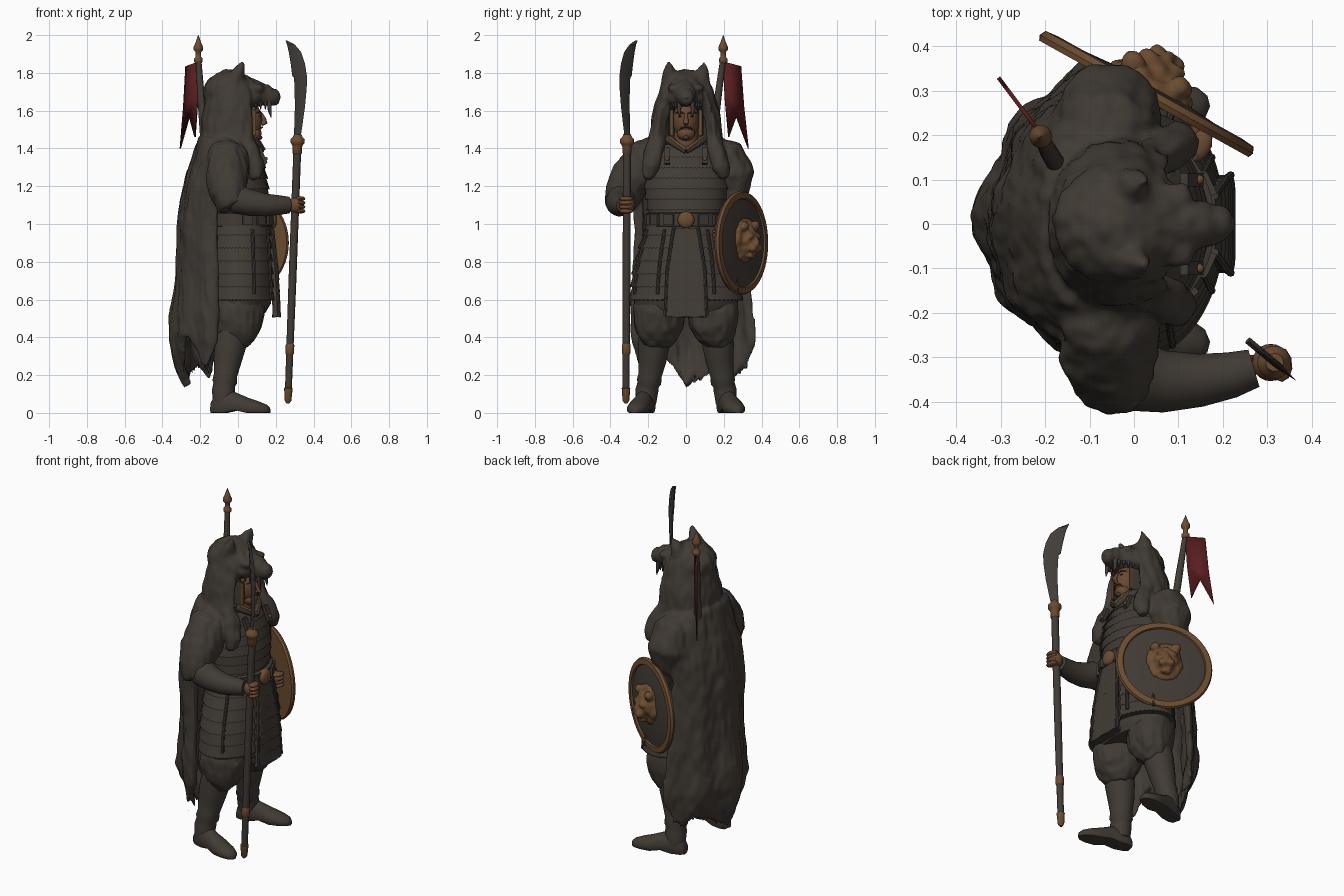
import bpy, bmesh, math
from mathutils import Vector, Matrix, noise, Euler

V = Vector
R = math.radians

def mat(name, rgb):
    m = bpy.data.materials.new(name)
    m.diffuse_color = (*rgb, 1)
    return m

DARK = mat("dark_fur_and_armour", (0.052, 0.043, 0.034))
BRONZE = mat("bronze", (0.15, 0.073, 0.03))
SKIN = mat("tanned_skin", (0.14, 0.066, 0.03))
STEEL = mat("dark_steel", (0.052, 0.047, 0.041))
RED = mat("dark_red_cloth", (0.1, 0.013, 0.014))

def finish(name, bm, m, angle=45):
    bmesh.ops.recalc_face_normals(bm, faces=bm.faces)
    me = bpy.data.meshes.new(name)
    bm.to_mesh(me)
    bm.free()
    me.materials.append(m)
    me.shade_smooth()
    me.set_sharp_from_angle(angle=R(angle))
    ob = bpy.data.objects.new(name, me)
    bpy.context.collection.objects.link(ob)
    return ob

def loft(bm, rings):
    vs = [[bm.verts.new(p) for p in r] for r in rings]
    n = len(vs[0])
    for a, b in zip(vs, vs[1:]):
        for i in range(n):
            bm.faces.new((a[i], a[(i + 1) % n], b[(i + 1) % n], b[i]))
    bm.faces.new(vs[0])
    bm.faces.new(vs[-1])

def tube(bm, pts, radii, n=20):
    # round sections carried along a path without twisting
    pts = [V(p) for p in pts]
    tan = [(pts[min(i + 1, len(pts) - 1)] - pts[max(i - 1, 0)]).normalized() for i in range(len(pts))]
    u = tan[0].orthogonal().normalized()
    rings = []
    for i, (p, r) in enumerate(zip(pts, radii)):
        if i:
            u = tan[i - 1].rotation_difference(tan[i]) @ u
        w = tan[i].cross(u)
        rings.append([p + r * (math.cos(a) * u + math.sin(a) * w) for a in (2 * math.pi * k / n for k in range(n))])
    loft(bm, rings)

def ball(bm, c, r, rot=(0, 0, 0), sub=3):
    bmesh.ops.create_icosphere(bm, subdivisions=sub, radius=1, matrix=Matrix.LocRotScale(V(c), Euler(rot), V(r)))

def box(bm, c, s, rot=(0, 0, 0)):
    bmesh.ops.create_cube(bm, size=1, matrix=Matrix.LocRotScale(V(c), Euler(rot), V(s)))

def look(tab, z):
    # piecewise linear lookup, rows ascending in z
    z = min(max(z, tab[0][0]), tab[-1][0])
    for a, b in zip(tab, tab[1:]):
        if z <= b[0]:
            f = (z - a[0]) / (b[0] - a[0])
            return [p + (q - p) * f for p, q in zip(a[1:], b[1:])]

def ring(cx, rx, ry, z, n, p=1.0, teeth=0, depth=0.0):
    out = []
    for i in range(n):
        a = 2 * math.pi * i / n
        c, s = math.cos(a), math.sin(a)
        out.append(V((cx + rx * math.copysign(abs(c) ** p, c), ry * math.copysign(abs(s) ** p, s),
                      z - depth * abs(math.sin(a * teeth)))))
    return out

def lames(bm, tab, z0, z1, rows, flare, n=120, p=1.0, teeth=30):
    # overlapping armour rows, each flaring out at its lower edge
    rings = []
    for i in range(rows):
        zt = z0 + (z1 - z0) * i / rows
        zb = z0 + (z1 - z0) * (i + 1) / rows - 0.008
        for z, e, d in ((zt, 0, 0), (zb, flare, 0.007)):
            cx, rx, ry = look(tab, z)
            rings.append(ring(cx, rx + e, ry + e, z, n, p, teeth, d))
    loft(bm, rings)

def organic(ob, voxel, amp):
    # fuse overlapping lumps, then roughen them
    mod = ob.modifiers.new("fuse", 'REMESH')
    mod.mode = 'VOXEL'
    mod.voxel_size = voxel
    ob.modifiers.new("soften", 'SMOOTH').iterations = 4
    me = bpy.data.meshes.new_from_object(ob.evaluated_get(bpy.context.evaluated_depsgraph_get()))
    m = ob.data.materials[0]
    ob.modifiers.clear()
    ob.data = me
    me.materials.clear()
    me.materials.append(m)
    fine = lambda c: noise.noise(V((c.x * 9, c.y * 9, c.z * 5))) + 0.6 * noise.noise(V((c.x * 32, c.y * 32, c.z * 12)))
    moves = [v.co + v.normal * fine(v.co) * amp for v in me.vertices]
    for v, c in zip(me.vertices, moves):
        v.co = c
    me.shade_smooth()

# Fur pelt: cloak, hood, beast head and shoulder drapes
bm = bmesh.new()
CLOAK = [(0.12, 0.155, 0.26), (0.3, 0.23, 0.28), (0.4, 0.245, 0.30), (0.6, 0.22, 0.295), (0.8, 0.205, 0.285),
         (1.0, 0.2, 0.28), (1.2, 0.165, 0.285), (1.35, 0.12, 0.25), (1.46, 0.09, 0.19)]

def cloak_point(t, s, th):
    tip = abs(math.sin(math.pi * t / 0.8)) ** 1.2
    z = 1.46 + s * ((0.13 if t < 0.4 else 0.10) + 0.27 * tip + 0.08 * abs(t) - 1.46)
    rx, ry = look(CLOAK, z)
    ry += (0.06 if t > 0 else 0.02) * t * s
    a = t * R(95)
    k = 1 + 0.05 * s * math.sin(8 * a + 1) - 0.09 * math.sin(2 * a) ** 2 * s
    return V((-0.12 - (rx * k - th) * math.cos(a), (ry * k - th) * math.sin(a), z))

HOOD = [(1.36, 0.18, 0.21), (1.45, 0.175, 0.20), (1.55, 0.175, 0.185), (1.65, 0.16, 0.155), (1.75, 0.12, 0.12)]

def hood_point(t, s, th):
    z = 1.36 + 0.39 * s
    rx, ry = look(HOOD, z)
    a = t * R(128)
    return V((-0.02 - (rx - th) * math.cos(a), (ry - th) * math.sin(a), z))

for f, rows, th in ((cloak_point, 28, 0.05), (hood_point, 10, 0.075)):
    ts = [-1 + 2 * i / 60 for i in range(61)]
    loft(bm, [[f(t, j / rows, 0) for t in ts] + [f(t, j / rows, th) for t in reversed(ts)] for j in range(rows + 1)])
ball(bm, (-0.035, 0, 1.695), (0.155, 0.135, 0.12))
ball(bm, (0.05, 0, 1.67), (0.08, 0.115, 0.06))
tube(bm, [(0.02, 0, 1.70), (0.09, 0, 1.69), (0.15, 0, 1.675), (0.195, 0, 1.662), (0.217, 0, 1.658)],
     [0.10, 0.072, 0.052, 0.042, 0.022])
for s in (-1, 1):
    tube(bm, [(-0.01, s * 0.08, 1.76), (0.008, s * 0.09, 1.81), (0.028, s * 0.095, 1.86)], [0.045, 0.034, 0.01])
    ball(bm, (0.09, s * 0.065, 1.72), (0.045, 0.035, 0.025))
    # drape over collarbone
    tube(bm, [(0.03, s * 0.145, 1.45), (0.075, s * 0.165, 1.38), (0.10, s * 0.185, 1.30), (0.10, s * 0.205, 1.24)],
         [0.05, 0.05, 0.045, 0.025])
    y, e = (0.02, 0.08) if s < 0 else (-0.01, -0.03)
    tube(bm, [(-0.07, s * 0.13, 1.39), (-0.06, s * 0.21, 1.355), (-0.055, s * (0.26 + y), 1.25),
              (-0.05, s * (0.275 + e * 0.7), 1.16), (-0.02, s * (0.27 + e), 1.09)],
         [0.09, 0.105, 0.115, 0.10 if s < 0 else 0.08, 0.08 if s < 0 else 0.06])
organic(finish("fur_pelt", bm, DARK), 0.011, 0.012)

# Beast fangs, teeth and nose
bm = bmesh.new()
for s in (-1, 1):
    tube(bm, [(0.165, s * 0.034, 1.65), (0.168, s * 0.036, 1.60), (0.175, s * 0.034, 1.565)], [0.013, 0.01, 0.002], 8)
    for i in range(4):
        x, y = 0.145 - i * 0.025, s * (0.042 + i * 0.012)
        tube(bm, [(x, y, 1.645), (x, y, 1.605)], [0.01, 0.002], 8)
ball(bm, (0.212, 0, 1.672), (0.015, 0.024, 0.014), sub=2)
finish("beast_fangs_and_nose", bm, STEEL)

# Face
bm = bmesh.new()
ball(bm, (0.045, 0, 1.55), (0.083, 0.07, 0.105))
ball(bm, (0.085, 0, 1.48), (0.04, 0.048, 0.04))
tube(bm, [(0.122, 0, 1.585), (0.137, 0, 1.555), (0.143, 0, 1.538), (0.125, 0, 1.528)], [0.008, 0.012, 0.015, 0.01], 10)
tube(bm, [(0.02, 0, 1.38), (0.03, 0, 1.5)], [0.07, 0.06])
finish("face", bm, SKIN)
bm = bmesh.new()
ball(bm, (0.11, 0, 1.458), (0.02, 0.018, 0.014), sub=2)
for s in (-1, 1):
    tube(bm, [(0.13, 0, 1.513), (0.122, s * 0.025, 1.509), (0.112, s * 0.035, 1.495)], [0.004, 0.004, 0.002], 8)
    tube(bm, [(0.126, s * 0.012, 1.585), (0.117, s * 0.035, 1.594), (0.098, s * 0.055, 1.588)], [0.004, 0.005, 0.003], 8)
    ball(bm, (0.117, s * 0.03, 1.57), (0.006, 0.012, 0.004), sub=2)
finish("brows_eyes_and_beard", bm, DARK)

# Helmet cheek guards with thin trim
for name, m, x, w, h in (("cheek_guards", DARK, 0.06, 0.06, 0.14), ("cheek_guard_trim", BRONZE, 0.088, 0.012, 0.13)):
    bm = bmesh.new()
    for s in (-1, 1):
        box(bm, (x, s * 0.079, 1.535), (w, 0.016, h), (0, 0, s * -0.15))
    finish(name, bm, m)

# Torso armour, with collar and shoulder straps
bm = bmesh.new()
TORSO = [(1.04, 0.0, 0.158, 0.19), (1.2, 0.0, 0.155, 0.215), (1.33, 0.0, 0.13, 0.205), (1.42, 0.0, 0.095, 0.14)]
lames(bm, TORSO, 1.42, 1.03, 7, 0.012)
finish("torso_armour", bm, DARK, 30)
bm = bmesh.new()
for s in (-1, 1):
    tube(bm, [(0.05, s * 0.09, 1.45), (0.10, s * 0.06, 1.425), (0.125, 0, 1.385)], [0.024, 0.02, 0.014], 10)
    box(bm, (0.13, s * 0.10, 1.36), (0.02, 0.03, 0.09), (0, -0.4, 0))
finish("collar_and_straps", bm, DARK)
bm = bmesh.new()
for s in (-1, 1):
    tube(bm, [(0.075, s * 0.085, 1.458), (0.115, s * 0.055, 1.435), (0.138, 0, 1.395)], [0.008] * 3, 8)
    ball(bm, (0.147, s * 0.10, 1.345), (0.011, 0.011, 0.011), sub=2)
finish("collar_trim", bm, BRONZE)

# Skirt of armour rows and front apron
bm = bmesh.new()
SKIRT = [(0.58, 0.012, 0.18, 0.29), (0.75, 0.012, 0.172, 0.275), (0.9, 0.01, 0.165, 0.235), (1.02, 0.005, 0.16, 0.195)]
lames(bm, SKIRT, 1.02, 0.61, 6, 0.014)
finish("armour_skirt", bm, DARK, 30)
bm = bmesh.new()
loft(bm, [ring(0.012, 0.165, 0.27, 0.68, 48), ring(0.01, 0.165, 0.275, 0.58, 48), ring(0.005, 0.14, 0.25, 0.53, 48)])
finish("under_skirt_cloth", bm, DARK)
bm = bmesh.new()
APRON = [(0.51, 0.205, 0.018, 0.105), (0.75, 0.195, 0.016, 0.095), (0.98, 0.17, 0.014, 0.06)]
lames(bm, APRON, 0.98, 0.52, 7, 0.006, 60, 0.35, 12)
for s in (-1, 1):
    tube(bm, [(0.182, s * 0.064, 0.98), (0.206, s * 0.1, 0.75), (0.218, s * 0.11, 0.515)], [0.009] * 3, 8)
    for k in (0.5, 0.93):
        pts = []
        for z in (0.97, 0.88, 0.79, 0.7, 0.63):
            cx, rx, ry = look(SKIRT, z)
            pts.append((cx + rx * math.sqrt(1 - k * k) + 0.009, s * (ry * k + 0.007), z))
        tube(bm, pts, [0.009] * 5, 8)
finish("front_apron_and_edging", bm, DARK, 30)

# Belt and buckles
bm = bmesh.new()
loft(bm, [ring(0.005, 0.165 + e, 0.2 + e, z, 64) for z, e in ((0.985, 0), (0.99, 0.012), (1.055, 0.012), (1.06, 0))])
for a in (-75, -50, -25, 25, 50, 75):
    box(bm, (0.005 + 0.178 * math.cos(R(a)), 0.213 * math.sin(R(a)), 1.022), (0.02, 0.055, 0.055), (0, 0, R(a)))
finish("belt", bm, DARK)
bm = bmesh.new()
tube(bm, [(0.17, 0, 1.022), (0.192, 0, 1.022), (0.2, 0, 1.022), (0.206, 0, 1.022)], [0.044, 0.044, 0.036, 0.015], 28)
finish("round_buckle", bm, BRONZE)

# Baggy trousers and boots
for s, side in ((-1, "right"), (1, "left")):
    bm = bmesh.new()
    tube(bm, [(0, s * 0.12, 0.74), (0, s * 0.135, 0.62), (0, s * 0.142, 0.54), (-0.005, s * 0.147, 0.47),
              (-0.015, s * 0.155, 0.41), (-0.03, s * 0.16, 0.37)], [0.11, 0.125, 0.135, 0.13, 0.108, 0.08], 32)
    for k in range(4):
        tube(bm, [(0.02 + 0.03 * k, s * (0.03 + 0.05 * k), 0.50 + 0.015 * k), (0.08, s * (0.10 + 0.03 * k), 0.45),
                  (0.0, s * (0.2 + 0.01 * k), 0.43 + 0.02 * k)], [0.03, 0.04, 0.03], 12)
    organic(finish(side + "_trouser_leg", bm, DARK), 0.011, 0.014)
    bm = bmesh.new()
    tube(bm, [(-0.028, s * 0.165, 0.43), (-0.04, s * 0.17, 0.36), (-0.055, s * 0.178, 0.28), (-0.066, s * 0.19, 0.2),
              (-0.07, s * 0.196, 0.165), (-0.073, s * 0.2, 0.15), (-0.077, s * 0.207, 0.12), (-0.08, s * 0.212, 0.05)],
         [0.083, 0.084, 0.075, 0.062, 0.066, 0.058, 0.061, 0.054], 28)
    fwd, out = V((math.cos(R(14)), s * math.sin(R(14)), 0)), V((-s * math.sin(R(14)), math.cos(R(14)), 0))
    heel = V((-0.14, s * 0.2, 0))
    rings = []
    for u, w, h in ((0, 0.03, 0.06), (0.025, 0.046, 0.10), (0.08, 0.052, 0.13), (0.14, 0.05, 0.105),
                    (0.2, 0.058, 0.08), (0.26, 0.052, 0.06), (0.3, 0.036, 0.044), (0.318, 0.012, 0.028)):
        z0 = 0.014 if 0.09 < u < 0.17 else 0
        rings.append([heel + fwd * u + out * w * math.cos(a) + V((0, 0, max(z0, h * (0.35 + 0.65 * math.sin(a)))))
                      for a in (2 * math.pi * k / 24 for k in range(24))])
    loft(bm, rings)
    finish(side + "_boot", bm, DARK, 50)

# Forearms and fists
bm = bmesh.new()
tube(bm, [(-0.04, -0.33, 1.17), (0.01, -0.345, 1.125), (0.07, -0.355, 1.112), (0.15, -0.352, 1.10), (0.22, -0.34, 1.10),
          (0.27, -0.325, 1.10)], [0.07, 0.078, 0.07, 0.06, 0.052, 0.044], 24)
tube(bm, [(-0.04, 0.25, 1.16), (-0.05, 0.235, 1.07), (0.0, 0.215, 1.01), (0.06, 0.195, 0.96), (0.1, 0.185, 0.935)],
     [0.07, 0.062, 0.055, 0.048, 0.042], 24)
finish("forearms", bm, DARK)
bm = bmesh.new()
for c, yaw in (((0.308, -0.312, 1.10), 0.1), ((0.125, 0.18, 0.925), -0.5)):
    ball(bm, c, (0.042, 0.042, 0.046))
    for i in range(4):
        ball(bm, V(c) + V((0.022, -0.004, 0.034 - i * 0.022)), (0.027, 0.04, 0.013), (0, 0, yaw), 2)
finish("fists", bm, SKIN)

# Round shield, built flat and then turned to face out
turn = Matrix.Translation((0.03, 0.296, 0.9)) @ V((0.486, 0.874, 0)).to_track_quat('Z', 'Y').to_matrix().to_4x4()

def lathe(name, prof, m):
    b = bmesh.new()
    loft(b, [[V((r * math.cos(a), r * math.sin(a), h)) for a in (2 * math.pi * k / 64 for k in range(64))] for r, h in prof])
    b.transform(turn)
    finish(name, b, m, 40)

lathe("shield_face", [(0.1, -0.008), (0.25, -0.012), (0.25, 0.0), (0.18, 0.012), (0.08, 0.02)], DARK)
lathe("shield_rim", [(0.232, -0.016), (0.27, -0.016), (0.275, -0.004), (0.268, 0.01), (0.236, 0.013), (0.23, 0.0)], BRONZE)
bm = bmesh.new()
ball(bm, (0, 0.01, 0.015), (0.105, 0.12, 0.04))
ball(bm, (0, 0.01, 0.04), (0.07, 0.08, 0.045))
for s in (-1, 1):
    ball(bm, (s * 0.035, 0.03, 0.075), (0.025, 0.013, 0.015))
    ball(bm, (s * 0.06, 0.085, 0.045), (0.025, 0.025, 0.02))
    ball(bm, (s * 0.022, -0.03, 0.085), (0.028, 0.025, 0.025))
ball(bm, (0, 0, 0.085), (0.02, 0.035, 0.022))
ball(bm, (0, -0.07, 0.06), (0.035, 0.02, 0.025))
ob = finish("shield_beast_boss", bm, BRONZE)
organic(ob, 0.007, 0.012)
ob.data.transform(turn)

# Glaive shaft, fittings and blade
lo, hi = V((0.264, -0.318, 0.05)), V((0.316, -0.312, 1.45))
at = lambda z: lo.lerp(hi, (z - 0.05) / 1.4)
bm = bmesh.new()
tube(bm, [at(0.08), at(0.7), at(1.44)], [0.018, 0.021, 0.021])
finish("glaive_shaft", bm, DARK)
bm = bmesh.new()
for prof in (((0.05, 0.008), (0.065, 0.018), (0.13, 0.023), (0.135, 0.018)), ((0.31, 0.02), (0.315, 0.023), (0.36, 0.023), (0.365, 0.02)),
             ((1.37, 0.02), (1.375, 0.025), (1.41, 0.025), (1.42, 0.03), (1.43, 0.038), (1.448, 0.038), (1.46, 0.026), (1.475, 0.02))):
    tube(bm, [at(z) for z, r in prof], [r for z, r in prof])
finish("glaive_fittings", bm, BRONZE)
bm = bmesh.new()
d, side = V((0.77, -0.64, 0)), V((0.64, 0.77, 0))
rings = []
for z, b, f in ((1.46, -0.022, 0.02), (1.52, -0.02, 0.032), (1.62, -0.016, 0.05), (1.72, -0.018, 0.062), (1.775, -0.022, 0.064),
                (1.785, -0.034, 0.063), (1.85, -0.045, 0.05), (1.91, -0.058, 0.024), (1.95, -0.07, -0.02), (1.972, -0.08, -0.074)):
    o = V((0.316, -0.312, z))
    mid = b + (f - b) * 0.35
    rings.append([o + d * b + side * 0.004, o + d * mid + side * 0.008, o + d * f, o + d * mid - side * 0.008, o + d * b - side * 0.004])
loft(bm, rings)
finish("glaive_blade", bm, STEEL, 25)

# Banner pole, spear tip and swallow-tailed flag
top = V((-0.21, 0.197, 1.88))
bm = bmesh.new()
tube(bm, [(-0.175, 0.135, 1.40), (-0.193, 0.165, 1.64), top], [0.022, 0.02, 0.015], 16)
finish("banner_pole", bm, DARK)
bm = bmesh.new()
prof = ((1.85, 0.016), (1.86, 0.023), (1.875, 0.023), (1.885, 0.014), (1.91, 0.014), (1.92, 0.024), (1.935, 0.026), (1.96, 0.015), (2.0, 0.001))
tube(bm, [top + V((0, 0, z - 1.88)) for z, r in prof], [r for z, r in prof], 16)
finish("banner_spear_tip", bm, BRONZE)
bm = bmesh.new()
bm.faces.new([bm.verts.new((-0.21 - 0.6 * u, 0.195 + 0.8 * u, z)) for u, z in
              ((0, 1.86), (0.115, 1.835), (0.135, 1.62), (0.165, 1.40), (0.085, 1.57), (0.035, 1.46), (0.012, 1.66))])
finish("red_flag", bm, RED).modifiers.new("cloth_thickness", 'SOLIDIFY').thickness = 0.009
